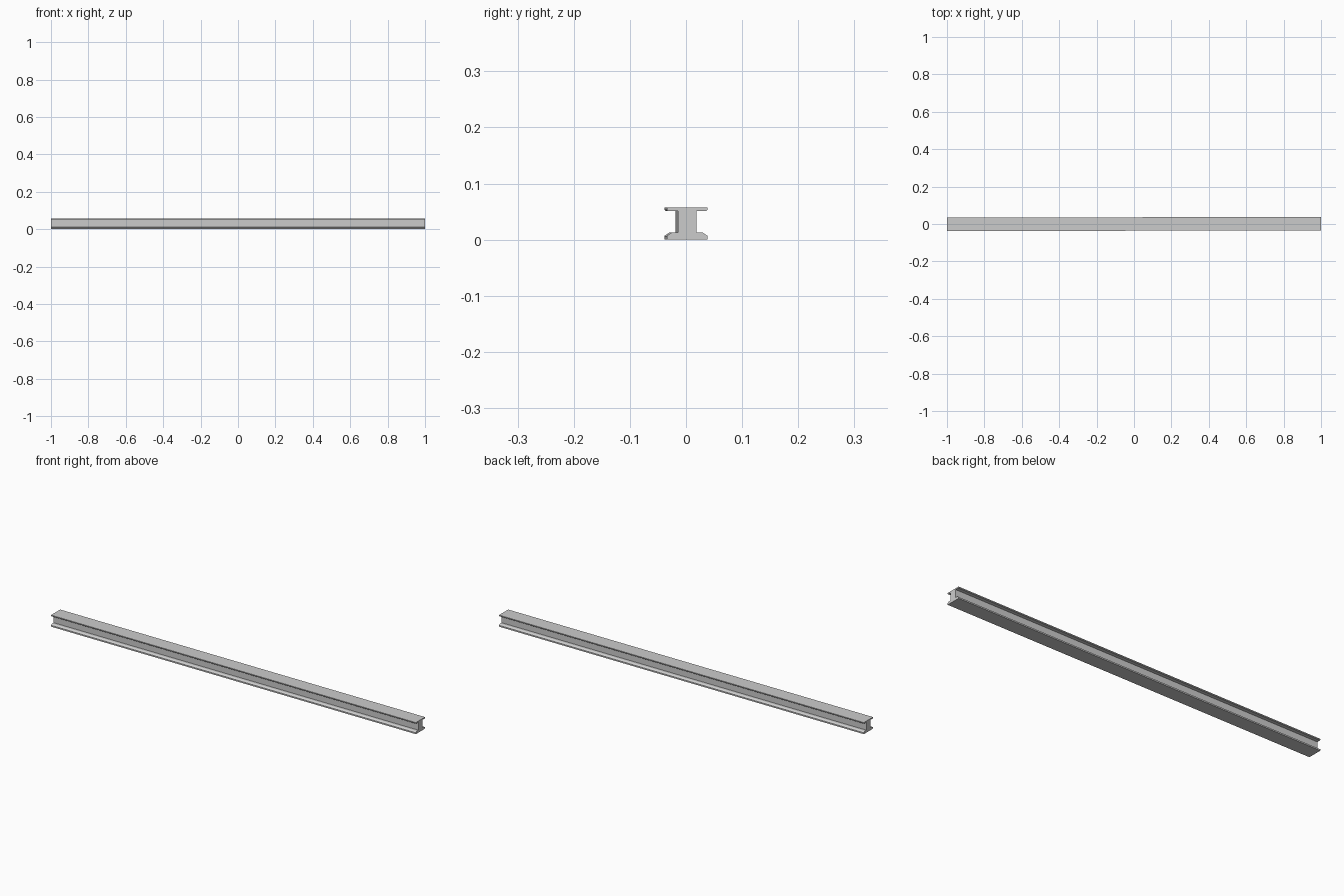
import bpy, bmesh, math

if "Cube" in bpy.data.objects:
    bpy.data.objects.remove(bpy.data.objects["Cube"])

# half cross-section of the rail (y, z), bottom to top
half = [(0.036, 0.0), (0.036, 0.007), (0.028, 0.0125), (0.0165, 0.0125),
        (0.0165, 0.051), (0.034, 0.051), (0.036, 0.053), (0.036, 0.0575)]
profile = half + [(-y, z) for y, z in reversed(half)]

# extrude the I-shaped section along x
bm = bmesh.new()
face = bm.faces.new([bm.verts.new((-1, y, z)) for y, z in profile])
ext = bmesh.ops.extrude_face_region(bm, geom=[face])
bmesh.ops.translate(bm, vec=(2, 0, 0),
                    verts=[g for g in ext["geom"] if isinstance(g, bmesh.types.BMVert)])
bmesh.ops.recalc_face_normals(bm, faces=bm.faces)

mesh = bpy.data.meshes.new("beam")
bm.to_mesh(mesh)
bm.free()
beam = bpy.data.objects.new("beam", mesh)
bpy.context.collection.objects.link(beam)

# the beam lies very slightly askew to the x axis
beam.rotation_euler.z = math.atan(0.002)
